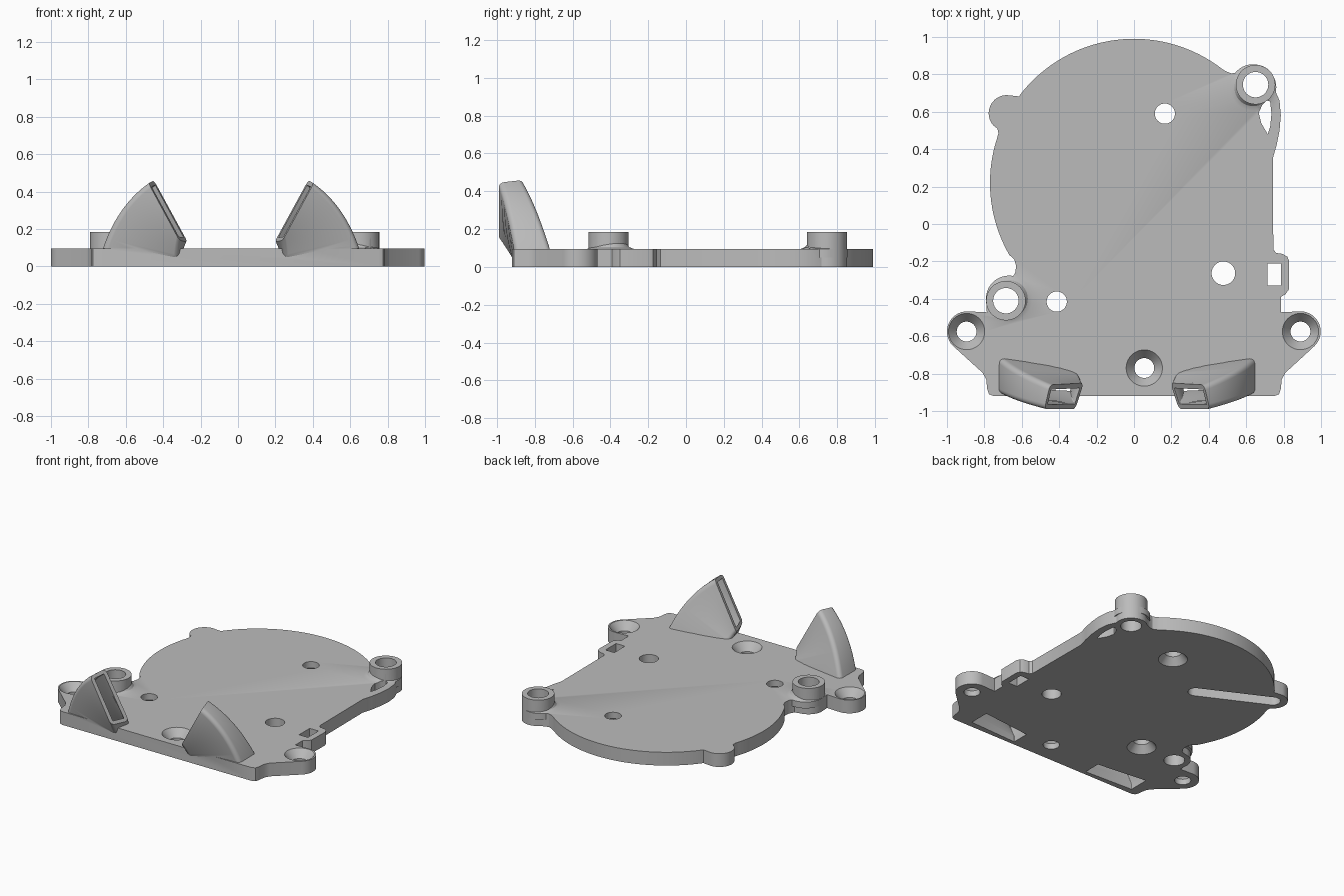
import bpy, bmesh
from math import sin, cos, radians, pi
from mathutils import Vector

old = bpy.data.objects.get("Cube")
if old:
    bpy.data.objects.remove(old, do_unlink=True)

grey = bpy.data.materials.new("light grey plastic")
grey.use_nodes = True
grey.diffuse_color = (0.5, 0.5, 0.5, 1)
grey.node_tree.nodes["Principled BSDF"].inputs["Base Color"].default_value = (0.5, 0.5, 0.5, 1)

THICK = 0.095
MIRROR_X = -0.037


def loft(name, rings):
    """Closed solid through a list of equal-length point rings."""
    bm = bmesh.new()
    rows = [[bm.verts.new(p) for p in ring] for ring in rings]
    n = len(rows[0])
    for a, b in zip(rows, rows[1:]):
        for i in range(n):
            j = (i + 1) % n
            bm.faces.new((a[i], a[j], b[j], b[i]))
    bm.faces.new(rows[0])
    bm.faces.new(rows[-1])
    bmesh.ops.recalc_face_normals(bm, faces=bm.faces)
    mesh = bpy.data.meshes.new(name)
    bm.to_mesh(mesh)
    bm.free()
    mesh.materials.append(grey)
    ob = bpy.data.objects.new(name, mesh)
    bpy.context.collection.objects.link(ob)
    return ob


def arc(cx, cy, r, a0, a1, n=16):
    return [(cx + r * cos(radians(a0 + (a1 - a0) * i / n)),
             cy + r * sin(radians(a0 + (a1 - a0) * i / n))) for i in range(n + 1)]


def prism(name, outline, z0, z1):
    return loft(name, [[(x, y, z) for x, y in outline] for z in (z0, z1)])


def turned(name, x, y, profile, n=40):
    """Round solid from (radius, z) pairs."""
    return loft(name, [[(x + r * cos(2 * pi * i / n), y + r * sin(2 * pi * i / n), z)
                        for i in range(n)] for r, z in profile])


def combine(target, other, operation):
    mod = target.modifiers.new("join", "BOOLEAN")
    mod.operation = operation
    mod.solver = "EXACT"
    mod.object = other
    bpy.context.view_layer.objects.active = target
    bpy.ops.object.modifier_apply(modifier=mod.name)
    bpy.data.objects.remove(other, do_unlink=True)


# Plate outline, counter-clockwise from the front edge
outline = [(-0.75, -0.92), (0.75, -0.92), (0.775, -0.91), (0.785, -0.88), (0.79, -0.83), (0.81, -0.795)]
outline += arc(0.89, -0.575, 0.108, -45, 90)
outline += [(0.785, -0.472), (0.785, -0.39), (0.81, -0.375), (0.828, -0.35), (0.83, -0.2),
            (0.82, -0.175), (0.795, -0.16), (0.76, -0.155), (0.745, -0.135),
            (0.742, 0.35), (0.762, 0.42), (0.778, 0.5), (0.785, 0.58), (0.778, 0.66)]
outline += arc(0.65, 0.745, 0.106, -15, 130)
outline += [(0.55, 0.81), (0.52, 0.805), (0.495, 0.815)]
outline += arc(0, 0.22, 0.77, 52, 141, 40)
outline += [(-0.615, 0.682), (-0.64, 0.685)]
outline += arc(-0.68, 0.592, 0.097, 90, 222)
outline += [(-0.73, 0.51), (-0.725, 0.485)]
outline += arc(0, 0.22, 0.77, 162, 210, 24)
outline += [(-0.64, -0.19), (-0.63, -0.225), (-0.635, -0.26), (-0.655, -0.295)]
outline += arc(-0.685, -0.41, 0.106, 95, 190)
outline += [(-0.787, -0.472)]
outline += arc(-0.892, -0.575, 0.108, 90, 225)
outline += [(-0.81, -0.795), (-0.79, -0.83), (-0.785, -0.88), (-0.775, -0.91)]
plate = prism("duct_plate", outline, 0, THICK)

# Raised bosses with a small blend at the foot
bosses = [(0.65, 0.745), (-0.685, -0.41)]
for x, y in bosses:
    inward = Vector((x, y)).normalized() * 0.02
    combine(plate, turned("boss_foot", x - inward.x, y - inward.y,
                          [(0.124, 0.05), (0.124, THICK), (0.1, 0.105), (0.085, 0.125)]), "UNION")
    combine(plate, turned("boss", x, y, [(0.1055, 0.03), (0.1055, 0.185)]), "UNION")


# Curved air ducts: a rounded section that swings from the plate to the outlet
def duct_ring(t, inset, radius, mirrored):
    def mix(a, b):
        return a + (b - a) * t
    ox = (1 - t) ** 2 * 0.665 + 2 * t * (1 - t) * 0.585 + t * t * 0.39
    oz = (1 - t) ** 2 * 0.04 + 2 * t * (1 - t) * 0.32 + t * t * 0.46
    ix, iz = mix(0.24, 0.21), mix(0.04, 0.13)
    skew = 0.03 * t
    ob = Vector((ox - skew / 2, mix(-0.70, -0.86), oz))
    of = Vector((ox + skew / 2, mix(-0.90, -0.99), oz - skew / 2))
    ib = Vector((ix - skew / 2, mix(-0.75, -0.85), iz))
    inf = Vector((ix + skew, mix(-0.915, -0.99), iz + skew / 3))
    lu, lv = (ob - ib).length, (ob - of).length
    k = inset + radius
    ring = []
    for cu, cv, start in ((k, k, 180), (lu - k, k, 270), (lu - k, lv - k, 0), (k, lv - k, 90)):
        for s, w in arc(cu, cv, radius, start, start + 90, 5):
            u, v = s / lu, w / lv
            p = (ob * (1 - u) + ib * u) * (1 - v) + (of * (1 - u) + inf * u) * v
            if mirrored:
                p.x = 2 * MIRROR_X - p.x
            ring.append(p)
    return ring


STEPS = 14
for mirrored in (False, True):
    shell = [duct_ring(i / STEPS, 0, 0.03, mirrored) for i in range(STEPS + 1)]
    bore = [duct_ring(i / STEPS, 0.026, 0.005, mirrored) for i in range(STEPS + 1)]
    out = Vector((0.026 if mirrored else -0.026, 0, 0.015))
    bore = [[Vector((p.x, p.y, -0.05)) for p in bore[0]]] + bore + [[p + out for p in bore[-1]]]
    combine(plate, loft("air_duct", shell), "UNION")
    combine(plate, loft("duct_bore", bore), "DIFFERENCE")

# Screw holes: plain, countersunk from above, countersunk from below
for x, y in bosses:
    combine(plate, turned("boss_hole", x, y, [(0.068, -0.1), (0.068, 0.3)]), "DIFFERENCE")
combine(plate, turned("plain_hole", 0.478, -0.263, [(0.063, -0.1), (0.063, 0.3)]), "DIFFERENCE")
for x, y in ((0.89, -0.575), (-0.895, -0.575), (0.055, -0.77)):
    combine(plate, turned("top_countersink", x, y, [
        (0.053, -0.1), (0.053, 0.04), (0.097, THICK), (0.097, 0.12)]), "DIFFERENCE")
for x, y in ((0.165, 0.59), (-0.413, -0.415)):
    combine(plate, turned("under_countersink", x, y, [
        (0.095, -0.05), (0.095, 0.0), (0.054, 0.05), (0.054, 0.2)]), "DIFFERENCE")

# Cable tab window, side crescent and blind slot underneath
window = [(0.715, -0.33), (0.785, -0.33), (0.785, -0.21), (0.715, -0.21)]
combine(plate, prism("tab_window", window, -0.1, 0.3), "DIFFERENCE")
crescent = [(0.715, 0.48), (0.728, 0.52), (0.735, 0.59), (0.728, 0.655), (0.71, 0.66),
            (0.685, 0.635), (0.667, 0.595), (0.68, 0.54)]
combine(plate, prism("crescent_opening", crescent, -0.1, 0.15), "DIFFERENCE")
slot = arc(-0.68, 0.59, 0.05, 63, 243) + arc(-0.22, 0.36, 0.05, -117, 63)
combine(plate, prism("underside_slot", slot, -0.1, 0.06), "DIFFERENCE")

bpy.ops.object.select_all(action="DESELECT")
plate.select_set(True)
bpy.context.view_layer.objects.active = plate
bpy.ops.object.shade_smooth_by_angle(angle=radians(30))
